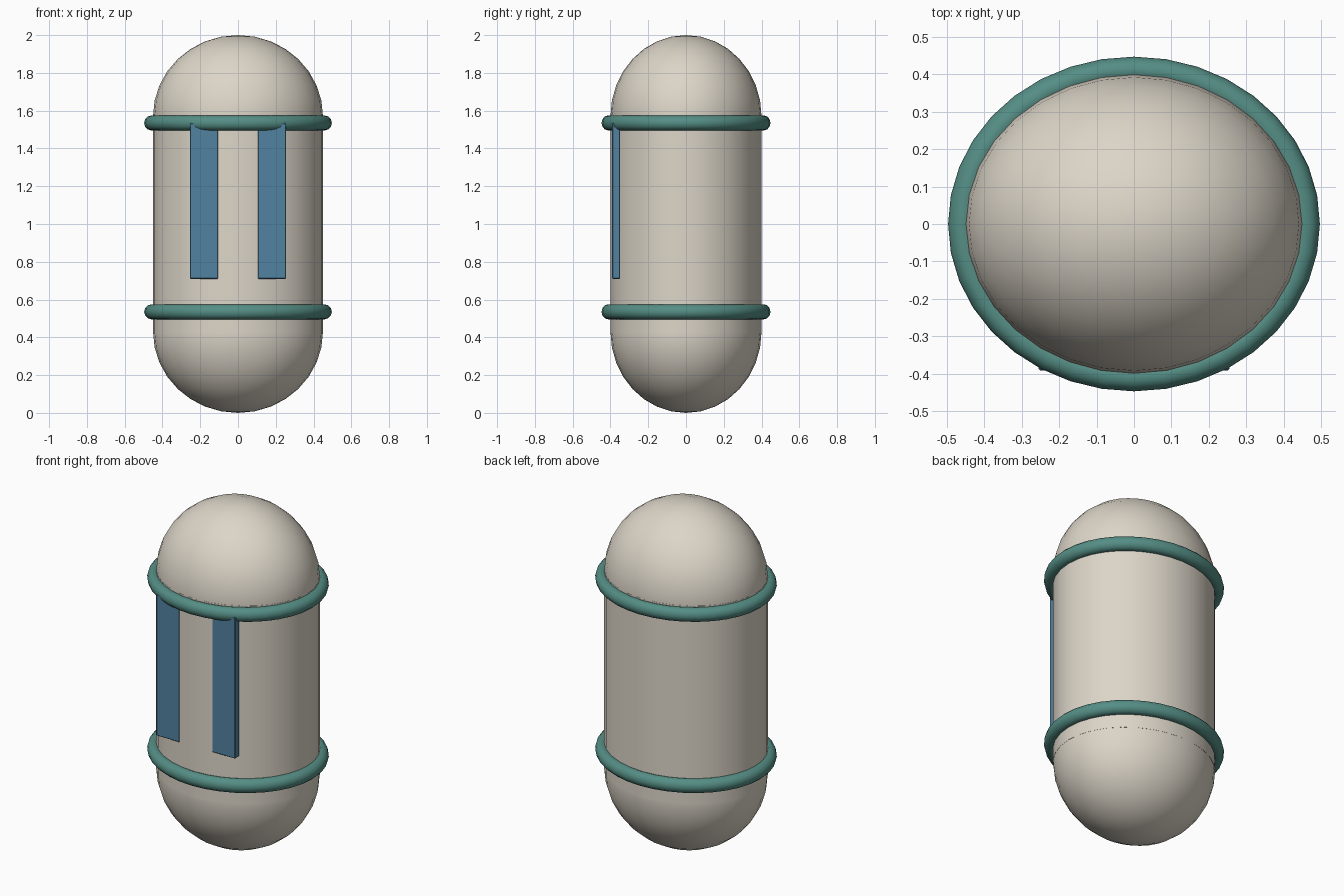
import bpy, math

if "Cube" in bpy.data.objects:
    bpy.data.objects.remove(bpy.data.objects["Cube"])

def material(name, rgb):
    m = bpy.data.materials.new(name)
    m.diffuse_color = (*rgb, 1)
    m.use_nodes = True
    m.node_tree.nodes["Principled BSDF"].inputs["Base Color"].default_value = m.diffuse_color
    return m

CREAM = material("cream", (0.72, 0.67, 0.58))
TEAL = material("teal", (0.09, 0.27, 0.235))
BLUE = material("blue", (0.085, 0.225, 0.355))

RX, RY = 0.45, 0.40      # oval body radii
DOME = 0.43              # dome height

def finish(name, mat, smooth=True):
    ob = bpy.context.object
    ob.name = name
    ob.data.materials.append(mat)
    bpy.ops.object.transform_apply(location=False, rotation=False, scale=True)
    if smooth:
        bpy.ops.object.shade_smooth_by_angle(angle=math.radians(35))
    return ob

# Oval main body
bpy.ops.mesh.primitive_cylinder_add(vertices=32, radius=1, depth=1.16, location=(0, 0, 1))
bpy.context.object.scale = (RX, RY, 1)
finish("body", CREAM)

# Rounded end caps
for name, z in (("bottom_dome", DOME), ("top_dome", 2 - DOME)):
    bpy.ops.mesh.primitive_uv_sphere_add(segments=32, ring_count=16, radius=1, location=(0, 0, z))
    bpy.context.object.scale = (RX, RY, DOME)
    finish(name, CREAM)

# Bands around the body
for name, z in (("lower_ring", 0.535), ("upper_ring", 1.535)):
    bpy.ops.mesh.primitive_torus_add(major_segments=36, minor_segments=12,
                                     major_radius=0.457, minor_radius=0.04, location=(0, 0, z))
    bpy.context.object.scale = (1, 0.9, 1)
    finish(name, TEAL)

# Two upright plates on the front
for name, side in (("left_panel", -1), ("right_panel", 1)):
    bpy.ops.mesh.primitive_cube_add(size=1, location=(side * 0.18, -0.37, 1.122))
    bpy.context.object.scale = (0.15, 0.042, 0.825)
    ob = finish(name, BLUE, smooth=False)
    bevel = ob.modifiers.new("soft_edges", 'BEVEL')
    bevel.width = 0.004
    bevel.segments = 1
